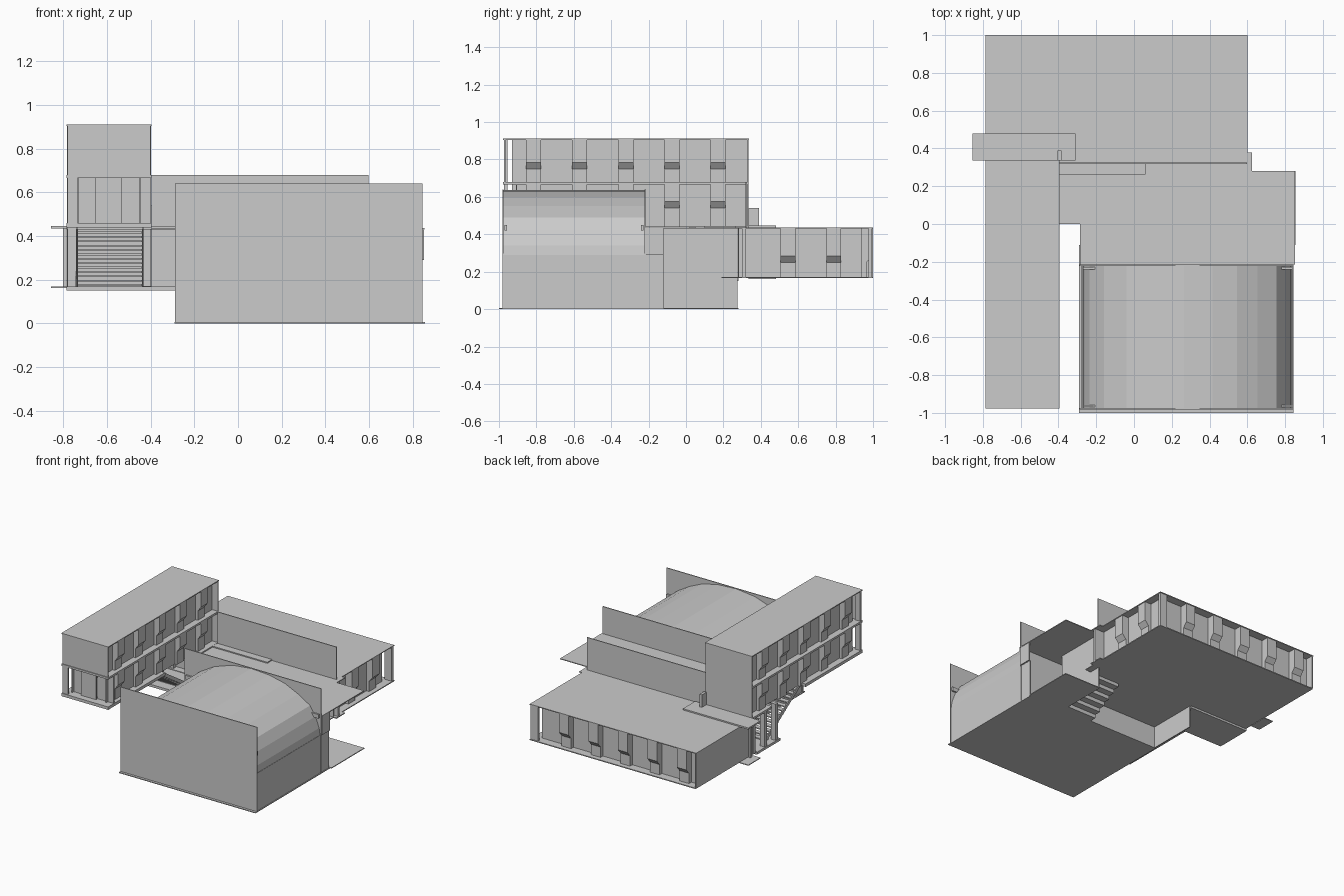
import bpy, bmesh, math

def box(name, x0, x1, y0, y1, z0, z1):
    bm = bmesh.new()
    bmesh.ops.create_cube(bm, size=1)
    for v in bm.verts:
        v.co = ((x0 + x1) / 2 + v.co.x * (x1 - x0),
                (y0 + y1) / 2 + v.co.y * (y1 - y0),
                (z0 + z1) / 2 + v.co.z * (z1 - z0))
    return finish(name, bm)

def finish(name, bm):
    bmesh.ops.recalc_face_normals(bm, faces=bm.faces)
    me = bpy.data.meshes.new(name)
    bm.to_mesh(me)
    bm.free()
    ob = bpy.data.objects.new(name, me)
    bpy.context.collection.objects.link(ob)
    return ob

def extrude(name, profile, place):
    """Closed profile swept between two placements: place(a, b, end)."""
    bm = bmesh.new()
    ends = [[bm.verts.new(place(a, b, e)) for a, b in profile] for e in (0, 1)]
    n = len(profile)
    for i in range(n):
        j = (i + 1) % n
        bm.faces.new((ends[0][i], ends[0][j], ends[1][j], ends[1][i]))
    bm.faces.new(ends[0])
    bm.faces.new(ends[1])
    return finish(name, bm)

T = 0.006

def window_bay(name, axis, s0, s1, face, inward, z0, z1, sill):
    """Projecting column with a sloped notch at the sill; inward is the signed depth."""
    back, mid = face + inward, face + inward * 0.5
    prof = [(back, z0), (mid, z0), (mid, sill), (face, sill + 0.035), (face, z1), (back, z1)]
    def place(d, z, e):
        s = s1 if e else s0
        return (d, s, z) if axis == 'x' else (s, d, z)
    extrude(name, prof, place)

# Sports hall floor, end walls and side walls
box("hall_floor", -0.29, 0.845, -1.0, -0.11, 0, T)
box("side_floor", 0.55, 0.855, -0.11, 0.28, 0, T)
box("hall_front_wall", -0.288, 0.845, -0.982, -0.975, 0, 0.64)
box("hall_back_wall", -0.288, 0.845, -0.222, -0.215, 0, 0.64)
box("hall_right_wall", 0.832, 0.84, -0.975, -0.12, 0, 0.29)
box("hall_left_wall", -0.28, -0.272, -0.975, -0.12, 0, 0.29)

# Faceted barrel roof
arch = [(-0.27, 0.29), (-0.262, 0.35), (-0.235, 0.42), (-0.16, 0.50), (-0.04, 0.57),
        (0.11, 0.62), (0.265, 0.637), (0.415, 0.628), (0.545, 0.60), (0.655, 0.55),
        (0.755, 0.49), (0.80, 0.42), (0.83, 0.34), (0.838, 0.29)]
inner = [(0.28 + (x - 0.28) * 0.985, z - 0.006) for x, z in reversed(arch)]
extrude("hall_barrel_roof", arch + inner, lambda a, b, e: (a, -0.222 if e else -0.975, b))
for y in (-0.97, -0.24):
    box("eave_bracket", 0.77, 0.838, y, y + 0.012, 0.42, 0.45)
    box("eave_bracket", -0.27, -0.2, y, y + 0.012, 0.42, 0.45)

# Link building between hall and rear wing
box("link_roof", -0.28, 0.852, -0.215, 0.28, 0.43, 0.436)
box("link_roof_left", -0.395, -0.28, 0.0, 0.335, 0.43, 0.436)
box("link_inner_wall", 0.545, 0.552, -0.12, 0.275, 0, 0.43)
box("link_left_wall", -0.285, -0.278, -0.215, 0.27, 0, 0.43)
box("link_front_wall", -0.28, 0.3, -0.118, -0.11, 0, 0.17)
box("link_floor", -0.285, 0.3, -0.11, 0.28, 0.165, 0.171)
box("link_fascia", 0.842, 0.85, -0.215, -0.12, 0.29, 0.43)
for i in range(6):
    box("link_step", 0.3, 0.545, -0.11 + i * 0.05, -0.06 + i * 0.05, i * 0.028, i * 0.028 + 0.028)
box("link_landing", 0.3, 0.6, 0.19, 0.28, 0.165, 0.171)

# Rear wing
box("rear_floor", -0.78, 0.6, 0.275, 1.0, 0.165, 0.172)
box("rear_roof", -0.785, 0.6, 0.335, 1.0, 0.43, 0.436)
box("rear_roof_front", -0.395, 0.625, 0.265, 0.378, 0.43, 0.436)
box("rear_floor_corner", 0.55, 0.625, 0.275, 0.378, 0.165, 0.172)
box("rear_left_wall", -0.782, -0.775, 0.335, 1.0, 0.172, 0.43)
box("rear_back_wall", -0.775, 0.54, 0.93, 0.937, 0.172, 0.43)
box("rear_right_wall", 0.535, 0.542, 0.28, 0.937, 0.172, 0.43)
box("rear_front_wall", -0.395, 0.6, 0.277, 0.283, 0.172, 0.43)
for i in range(6):
    x = -0.70 + i * 0.245
    if x < 0.5:
        window_bay("rear_window_bay", 'y', x, x + 0.08, 0.995, -0.06, 0.172, 0.43, 0.25)
for y in (0.505, 0.75):
    window_bay("rear_side_bay", 'x', y, y + 0.08, 0.595, -0.06, 0.172, 0.43, 0.25)
box("corner_pier", 0.54, 0.62, 0.3, 0.32, 0.172, 0.43)
box("corner_pier", 0.535, 0.595, 0.975, 0.995, 0.172, 0.43)

# Tall parapet wall standing on the roof, with its low kerb
box("roof_parapet", -0.395, 0.597, 0.318, 0.325, 0.43, 0.68)
box("roof_kerb", -0.395, 0.06, 0.262, 0.318, 0.436, 0.444)
box("roof_pier", -0.405, -0.385, 0.335, 0.39, 0.43, 0.54)

# Tall left wing: floors, roof and recessed walls
box("tower_roof", -0.785, -0.395, -0.978, 0.338, 0.904, 0.911)
box("tower_upper_floor", -0.785, -0.395, -0.978, 0.335, 0.665, 0.68)
box("tower_lower_floor", -0.785, -0.395, -0.978, -0.3, 0.438, 0.46)
box("tower_lower_floor_rear", -0.785, -0.395, 0.1, 0.335, 0.43, 0.445)
box("tower_ground_floor", -0.785, -0.285, 0.0, 0.28, 0.15, 0.168)
box("tower_right_wall", -0.452, -0.445, -0.93, 0.335, 0.44, 0.905)
box("tower_left_wall", -0.735, -0.728, -0.93, 0.335, 0.44, 0.905)
box("tower_back_wall", -0.782, -0.397, 0.328, 0.335, 0.17, 0.905)
box("tower_front_upper_wall", -0.735, -0.40, -0.972, -0.965, 0.665, 0.905)
box("tower_front_lower_wall", -0.735, -0.655, -0.91, -0.903, 0.46, 0.665)
box("tower_front_lower_wall", -0.53, -0.397, -0.91, -0.903, 0.46, 0.665)
box("tower_front_door", -0.655, -0.53, -0.93, -0.92, 0.458, 0.665)
box("tower_front_post", -0.78, -0.735, -0.972, -0.955, 0.46, 0.905)

# Repeating window bays on both long sides of the tall wing
for i in range(5):
    y = -0.855 + i * 0.2465
    for face, depth in ((-0.40, -0.05), (-0.78, 0.05)):
        window_bay("tower_lower_bay", 'x', y, y + 0.08, face, depth, 0.44, 0.665, 0.54)
        window_bay("tower_upper_bay", 'x', y, y + 0.08, face, depth, 0.68, 0.905, 0.75)
for y in (0.02, 0.15, 0.29):
    box("ground_post", -0.78, -0.74, y, y + 0.03, 0.168, 0.44)

# Open stair below the tall wing, with sloping side rails
for i in range(13):
    box("stair_tread", -0.735, -0.44, 0.07 - i * 0.03, 0.105 - i * 0.03,
        0.172 + i * 0.02, 0.180 + i * 0.02)
rail = [(0.10, 0.17), (0.10, 0.20), (-0.30, 0.46), (-0.30, 0.43)]
for x in (-0.74, -0.44):
    extrude("stair_stringer", rail, lambda a, b, e: (x + 0.008 * e, a, b))

# Rear entrance canopy and doorstep
box("entrance_canopy", -0.855, -0.31, 0.335, 0.48, 0.434, 0.446)
box("entrance_step", -0.855, -0.775, 0.335, 0.48, 0.162, 0.168)
box("entrance_post", -0.80, -0.785, 0.36, 0.38, 0.168, 0.434)
